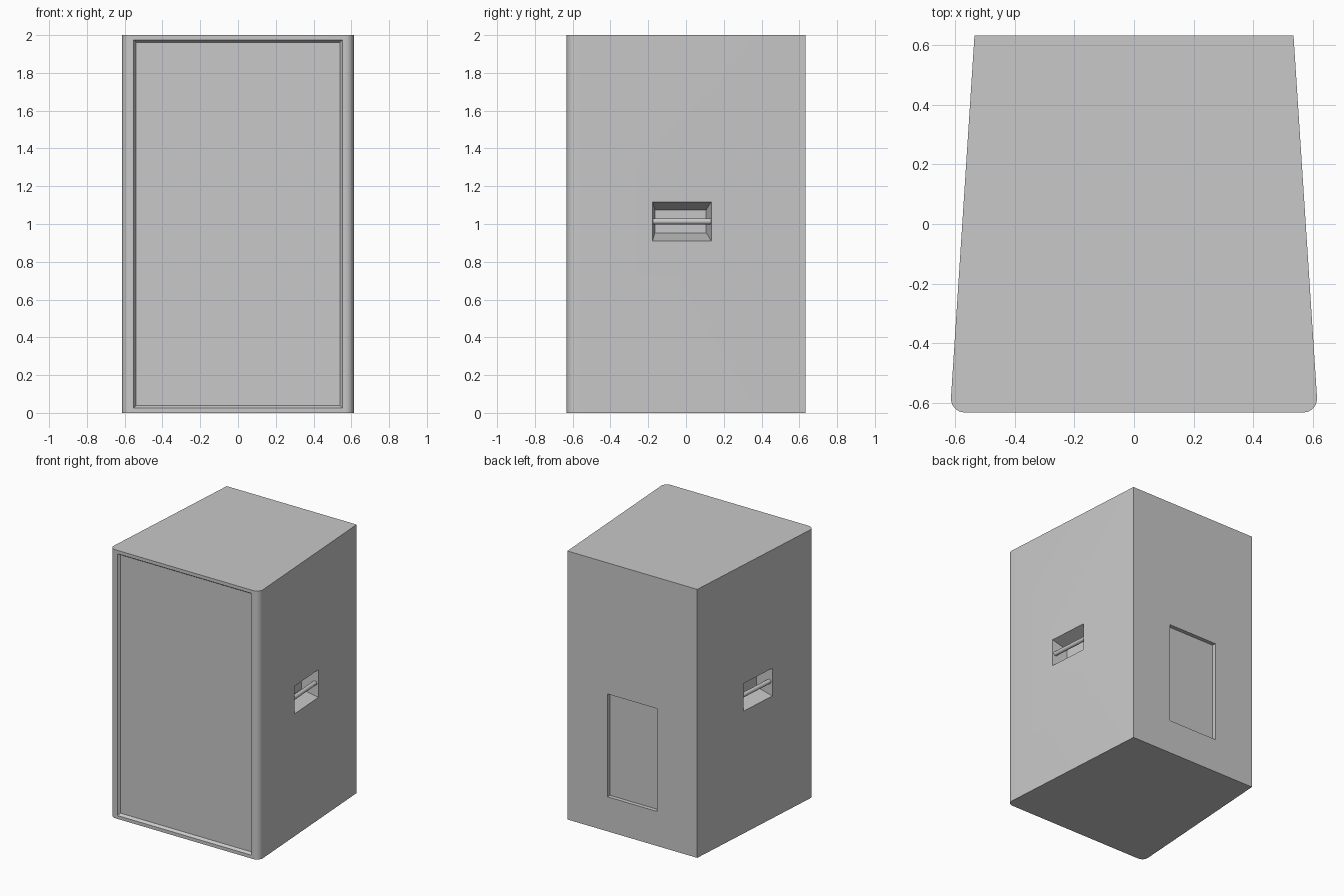
import bpy, bmesh, math
from mathutils import Matrix, Vector

if "Cube" in bpy.data.objects:
    bpy.data.objects.remove(bpy.data.objects["Cube"], do_unlink=True)

# Single grey finish
GREY = (0.58, 0.58, 0.58, 1)
grey = bpy.data.materials.new("plain grey")
grey.use_nodes = True
grey.diffuse_color = GREY
grey.node_tree.nodes["Principled BSDF"].inputs["Base Color"].default_value = GREY

HALF_DEPTH, FRONT, BACK, HEIGHT = 0.632, 0.617, 0.535, 2.0


def make_object(name, bm):
    bmesh.ops.recalc_face_normals(bm, faces=bm.faces)
    mesh = bpy.data.meshes.new(name)
    bm.to_mesh(mesh)
    bm.free()
    mesh.materials.append(grey)
    obj = bpy.data.objects.new(name, mesh)
    bpy.context.collection.objects.link(obj)
    return obj


def frame(origin, outward):
    """Local frame: X across the face, Y up, Z out of the face."""
    z = Vector(outward).normalized()
    y = Vector((0, 0, 1))
    x = y.cross(z)
    rot = Matrix((x, y, z)).transposed().to_4x4()
    return Matrix.Translation(origin) @ rot


def pocket_cutter(name, matrix, width, height, depth, inset_x, inset_y):
    """Tapered block that sinks a pocket into a face."""
    bm = bmesh.new()
    rings = []
    for z, dx, dy in ((0.03, 0, 0), (0, 0, 0), (-depth, inset_x, inset_y)):
        w, h = width / 2 - dx, height / 2 - dy
        rings.append([bm.verts.new(matrix @ Vector((sx * w, sy * h, z)))
                      for sx, sy in ((-1, -1), (1, -1), (1, 1), (-1, 1))])
    for a, b in zip(rings, rings[1:]):
        for i in range(4):
            j = (i + 1) % 4
            bm.faces.new((a[i], a[j], b[j], b[i]))
    bm.faces.new(rings[0])
    bm.faces.new(rings[-1])
    obj = make_object(name, bm)
    obj.hide_render = True
    return obj


def smooth(obj):
    bpy.ops.object.select_all(action="DESELECT")
    obj.select_set(True)
    bpy.context.view_layer.objects.active = obj
    bpy.ops.object.shade_smooth_by_angle(angle=math.radians(30))


# Cabinet: tapered box with rounded front corners
bm = bmesh.new()
base = bm.faces.new([bm.verts.new((x, y, 0)) for x, y in (
    (-FRONT, -HALF_DEPTH), (FRONT, -HALF_DEPTH), (BACK, HALF_DEPTH), (-BACK, HALF_DEPTH))])
top = bmesh.ops.extrude_face_region(bm, geom=[base])["geom"]
bmesh.ops.translate(bm, vec=(0, 0, HEIGHT),
                    verts=[v for v in top if isinstance(v, bmesh.types.BMVert)])
corners = [e for e in bm.edges
           if abs(e.verts[0].co.z - e.verts[1].co.z) > 1 and e.verts[0].co.y < 0]
bmesh.ops.bevel(bm, geom=corners, offset=0.05, segments=8, profile=0.5, affect="EDGES")
cabinet = make_object("cabinet", bm)

# Front grille recess and rear connector recess
cutters = [
    pocket_cutter("grille_cutter", frame((0, -HALF_DEPTH, 1.0), (0, -1, 0)),
                  1.104, 1.95, 0.02, 0.013, 0.013),
    pocket_cutter("connector_cutter", frame((0, HALF_DEPTH, 0.64), (0, 1, 0)),
                  0.41, 0.766, 0.03, 0, 0),
]

# Side handles: tapered pocket with a round grip bar across it
HANDLE_Y, HANDLE_Z = -0.021, 1.014
slope = (FRONT - BACK) / (2 * HALF_DEPTH)
handle_x = BACK + (HALF_DEPTH - HANDLE_Y) * slope
for side, label in ((1, "left"), (-1, "right")):
    mat = frame((side * handle_x, HANDLE_Y, HANDLE_Z), (side, slope, 0))
    cutters.append(pocket_cutter(label + "_handle_cutter", mat, 0.312, 0.206, 0.12, 0.02, 0.042))
    bm = bmesh.new()
    bmesh.ops.create_cone(bm, cap_ends=True, segments=20, radius1=0.016, radius2=0.016,
                          depth=0.31, matrix=mat @ Matrix.Translation((0, 0, -0.025))
                          @ Matrix.Rotation(math.pi / 2, 4, "Y"))
    smooth(make_object(label + "_handle_bar", bm))

# Cut the pockets
bpy.context.view_layer.objects.active = cabinet
for cutter in cutters:
    mod = cabinet.modifiers.new(cutter.name, "BOOLEAN")
    mod.operation = "DIFFERENCE"
    mod.solver = "EXACT"
    mod.object = cutter
    bpy.ops.object.modifier_apply(modifier=mod.name)
    bpy.data.objects.remove(cutter, do_unlink=True)
smooth(cabinet)
